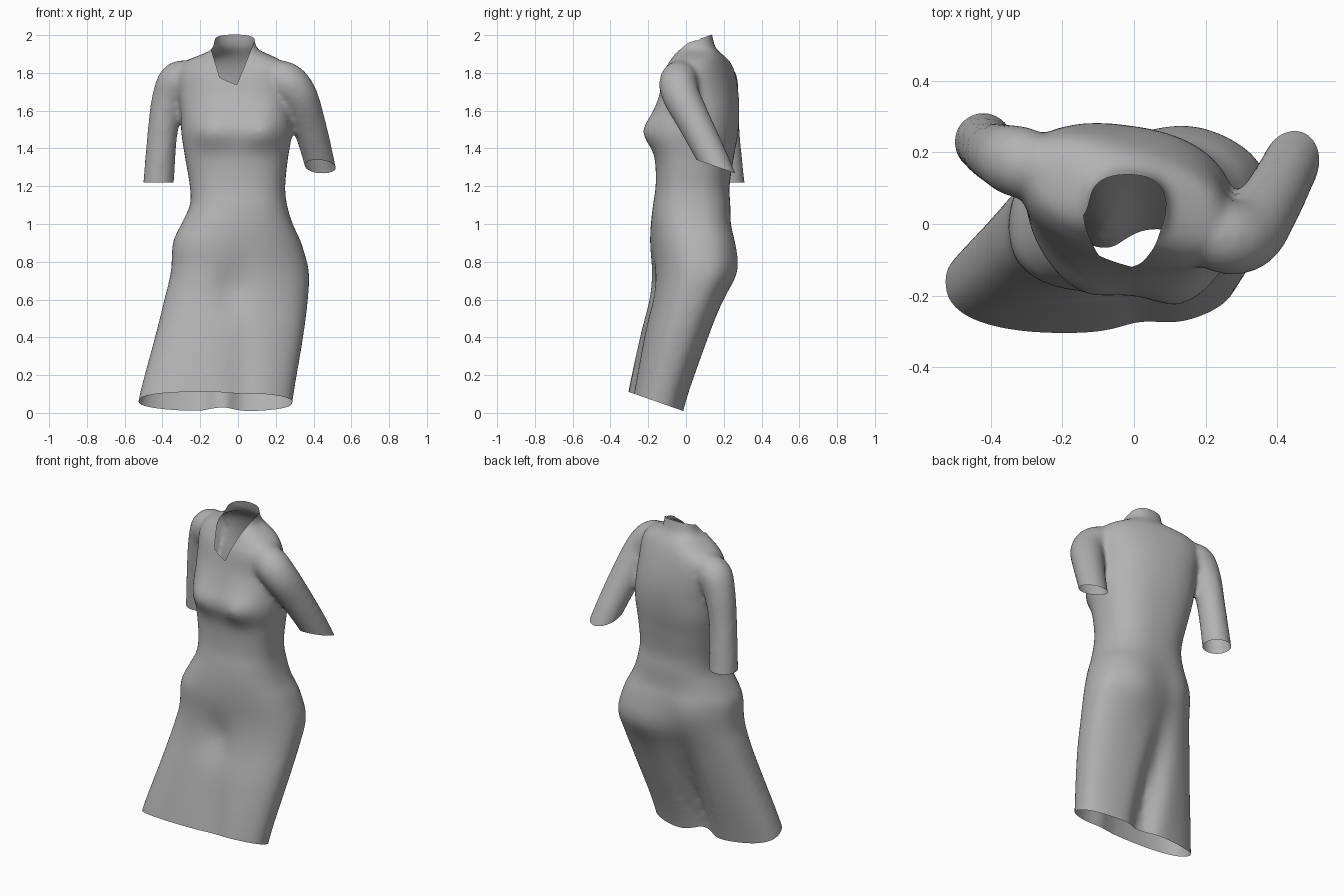
import bpy, bmesh, math
from mathutils import Vector

cube = bpy.data.objects.get("Cube")
if cube:
    bpy.data.objects.remove(cube, do_unlink=True)

# One plain cloth colour
cloth = bpy.data.materials.new("grey_cloth")
cloth.use_nodes = True
GREY = (0.45, 0.45, 0.45, 1)
cloth.diffuse_color = GREY
cloth.node_tree.nodes["Principled BSDF"].inputs["Base Color"].default_value = GREY

SIDES = 64


def smooth_rows(rows, steps):
    """Catmull-Rom interpolation through rows of numbers."""
    out = []
    for i in range(len(rows) - 1):
        p = [rows[max(i - 1, 0)], rows[i], rows[i + 1], rows[min(i + 2, len(rows) - 1)]]
        for s in range(steps):
            t = s / steps
            out.append([b + 0.5 * t * (c - a + t * (2 * a - 5 * b + 4 * c - d + t * (3 * (b - c) + d - a)))
                        for a, b, c, d in zip(*p)])
    return out + [list(rows[-1])]


def skin(bm, rings):
    """Closed tube through equal-length rings of points."""
    loops = [[bm.verts.new(p) for p in ring] for ring in rings]
    n = len(loops[0])
    for low, high in zip(loops, loops[1:]):
        for i in range(n):
            j = (i + 1) % n
            bm.faces.new((low[i], low[j], high[j], high[i]))
    bm.faces.new(loops[0][::-1])
    bm.faces.new(loops[-1])


def bump(x, z, cx, cz, rx, rz):
    return math.exp(-((x - cx) / rx) ** 2 - ((z - cz) / rz) ** 2)


def body_ring(row):
    """Rounded section with a twist, bust, seat and the dip between the legs."""
    z, right, left, front, back, twist = row
    cx, cy = (left + right) / 2, (front + back) / 2
    ring = []
    for i in range(SIDES):
        a = math.tau * i / SIDES
        c, s = math.cos(a), math.sin(a)
        x = cx + (left - right) / 2 * math.copysign(abs(c) ** 0.82, c)
        y = cy + (back - front) / 2 * math.copysign(abs(s) ** 0.82, s) + twist * (x - cx)
        if s < 0:
            y += s * 0.06 * (bump(x, z, 0.14, 1.49, 0.12, 0.09) + bump(x, z, -0.16, 1.49, 0.14, 0.09))
            y -= s * 0.03 * bump(x, z, -0.03, 0.66, 0.08, 0.12)
            y -= s * 0.025 * bump(x, z, 0.02, 0.1, 0.07, 0.4)
        else:
            y += s * 0.025 * bump(x, z, 0.15, 0.76, 0.14, 0.16)
            y += s * 0.02 * bump(x, z, -0.18, 0.86, 0.12, 0.11)
            y -= s * 0.08 * bump(x, z, -0.085, 0.15, 0.075, 0.42)
        ring.append((x, y, z))
    return ring


# Body rows: height, right edge, left edge, front, back, twist
BODY = [
    (-0.1, -0.555, 0.27, -0.335, -0.035, 0.04),
    (0.1, -0.52, 0.295, -0.305, 0.015, 0.04),
    (0.4, -0.44, 0.345, -0.24, 0.115, 0.06),
    (0.6, -0.39, 0.37, -0.19, 0.185, 0.09),
    (0.75, -0.355, 0.375, -0.175, 0.24, 0.12),
    (0.9, -0.345, 0.335, -0.185, 0.245, 0.1),
    (1.0, -0.3, 0.29, -0.185, 0.235, 0.05),
    (1.1, -0.255, 0.26, -0.175, 0.235, 0),
    (1.2, -0.255, 0.25, -0.16, 0.23, -0.04),
    (1.35, -0.28, 0.265, -0.16, 0.25, -0.08),
    (1.48, -0.3, 0.285, -0.17, 0.27, -0.12),
    (1.6, -0.305, 0.275, -0.155, 0.275, -0.14),
    (1.7, -0.315, 0.265, -0.125, 0.265, -0.18),
    (1.8, -0.32, 0.265, -0.1, 0.24, -0.23),
    (1.86, -0.28, 0.235, -0.07, 0.215, -0.23),
    (1.895, -0.2, 0.17, -0.055, 0.19, -0.18),
    (1.92, -0.145, 0.115, -0.045, 0.168, -0.08),
    (1.95, -0.128, 0.092, -0.04, 0.15, 0),
    (2.05, -0.12, 0.085, -0.02, 0.13, 0),
]

# Sleeve rows: centre and radius from inside the shoulder to past the cuff
RIGHT_SLEEVE = [
    (-0.2, 0.14, 1.78, 0.07),
    (-0.31, 0.17, 1.765, 0.1),
    (-0.365, 0.19, 1.67, 0.09),
    (-0.4, 0.205, 1.48, 0.08),
    (-0.425, 0.235, 1.15, 0.083),
]
LEFT_SLEEVE = [
    (0.14, 0.01, 1.79, 0.07),
    (0.24, -0.035, 1.765, 0.1),
    (0.315, -0.03, 1.69, 0.1),
    (0.375, 0.05, 1.53, 0.09),
    (0.425, 0.14, 1.35, 0.082),
    (0.455, 0.2, 1.21, 0.08),
]


def sleeve_rings(rows):
    path = smooth_rows(rows, 6)
    rings = []
    for i, (x, y, z, r) in enumerate(path):
        ahead, behind = path[min(i + 1, len(path) - 1)], path[max(i - 1, 0)]
        axis = (Vector(ahead[:3]) - Vector(behind[:3])).normalized()
        u = axis.cross(Vector((0, 1, 0))).normalized()
        v = axis.cross(u)
        rings.append([Vector((x, y, z)) + r * (u * math.cos(math.tau * k / 24) + v * math.sin(math.tau * k / 24))
                      for k in range(24)])
    return rings


# Solid body and sleeves in one mesh
bm = bmesh.new()
skin(bm, [body_ring(r) for r in smooth_rows(BODY, 4)])
for rows in (RIGHT_SLEEVE, LEFT_SLEEVE):
    skin(bm, sleeve_rings(rows))
bmesh.ops.recalc_face_normals(bm, faces=bm.faces[:])
mesh = bpy.data.meshes.new("dress")
bm.to_mesh(mesh)
bm.free()
dress = bpy.data.objects.new("dress", mesh)
bpy.context.collection.objects.link(dress)

# Fuse the parts into one soft surface
fuse = dress.modifiers.new("fuse", 'REMESH')
fuse.mode = 'VOXEL'
fuse.voxel_size = 0.014
soften = dress.modifiers.new("soften", 'SMOOTH')
soften.factor = 0.5
soften.iterations = 12
bpy.context.view_layer.objects.active = dress
dress.select_set(True)
for name in ("fuse", "soften"):
    bpy.ops.object.modifier_apply(modifier=name)

bm = bmesh.new()
bm.from_mesh(dress.data)


def cut_away(planes, inside):
    """Remove the faces in a region that lie on the positive side of every plane."""
    planes = [(Vector(p), Vector(n).normalized()) for p, n in planes]
    for p, n in planes:
        faces = [f for f in bm.faces if inside(f.calc_center_median())]
        parts = {e for f in faces for e in (*f.verts, *f.edges, f)}
        bmesh.ops.bisect_plane(bm, geom=list(parts), plane_co=p, plane_no=n, dist=1e-5)
    gone = [f for f in bm.faces if inside(f.calc_center_median())
            and all((f.calc_center_median() - p).dot(n) > 0 for p, n in planes)]
    bmesh.ops.delete(bm, geom=gone, context='FACES')


# Hem, cuffs, collar and V neckline
cut_away([((0, 0, 0.005), (0, -0.35, -1))], lambda c: c.z < 0.4)
cut_away([((0, 0, 1.22), (0, 0, -1))], lambda c: c.x < -0.31 and 1.05 < c.z < 1.4)
cut_away([((0.435, 0.17, 1.3), (0, -0.35, -1))], lambda c: c.x > 0.32 and 1.1 < c.z < 1.5)
cut_away([((0, 0.13, 2), (0, -0.35, 1))], lambda c: c.z > 1.85)
cut_away([((-0.045, 0, 1.64), (-0.31, 0, 0.125)),
          ((-0.055, 0, 1.64), (0.26, 0, 0.08)),
          ((0, 0, 1.69), (0, 0, 1)),
          ((0, 0.01, 1.9), (0, -1, 0.8))], lambda c: c.z > 1.6 and c.y < 0.12 and abs(c.x) < 0.2)

bm.to_mesh(dress.data)
bm.free()
dress.data.materials.clear()
dress.data.materials.append(cloth)
bpy.ops.object.shade_smooth_by_angle(angle=math.radians(60))
